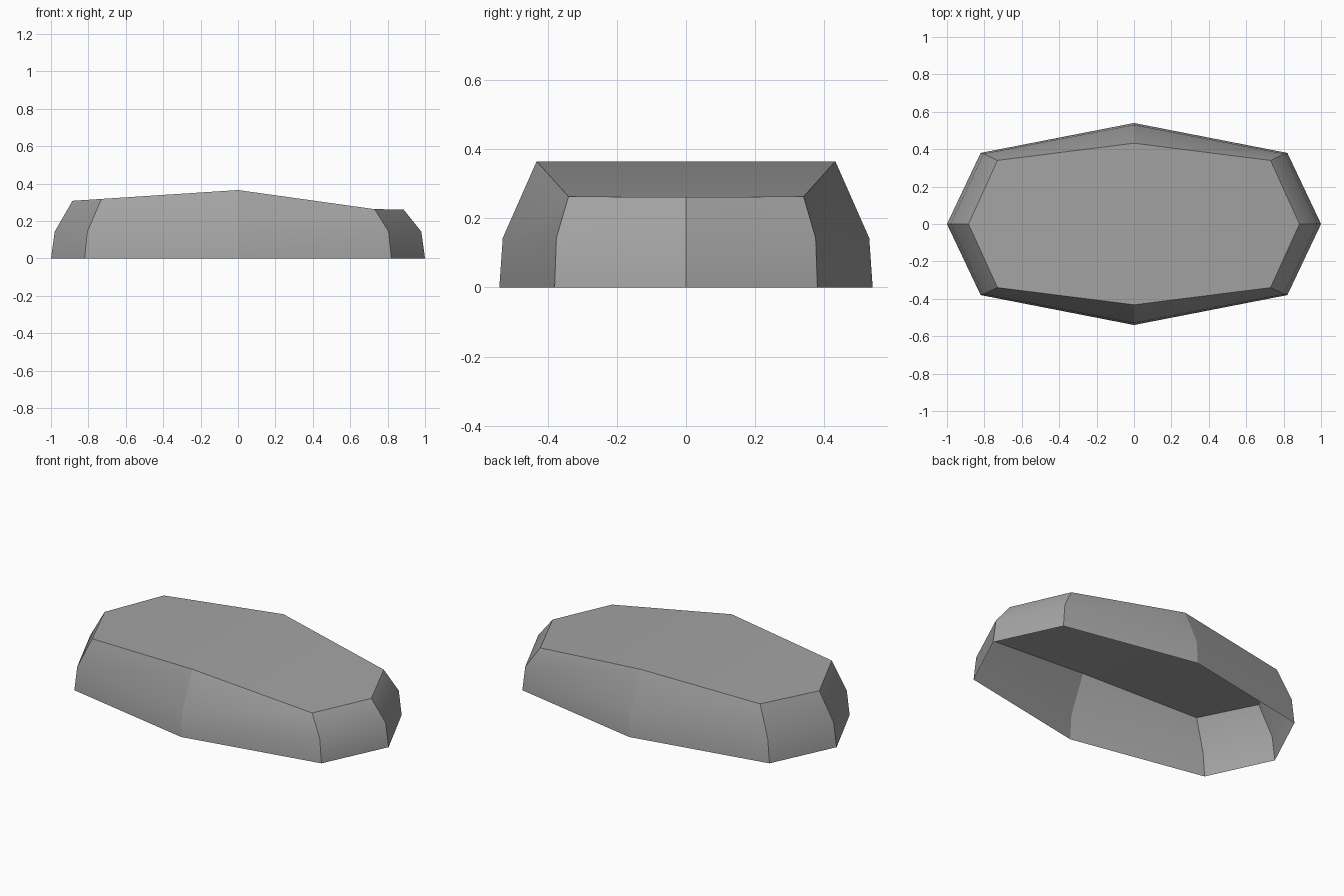
import bpy
import bmesh

cube = bpy.data.objects.get("Cube")
if cube:
    bpy.data.objects.remove(cube, do_unlink=True)

# Stone colour
stone = bpy.data.materials.new("stone grey")
stone.use_nodes = True
GREY = (0.37, 0.37, 0.37, 1)
stone.diffuse_color = GREY
stone.node_tree.nodes["Principled BSDF"].inputs["Base Color"].default_value = GREY


def octagon(end_x, corner_x, corner_y, side_y):
    """Eight outline points, counter-clockwise from the left end."""
    return [(end_x, 0), (corner_x, corner_y), (0, side_y), (-corner_x, corner_y),
            (-end_x, 0), (-corner_x, -corner_y), (0, -side_y), (corner_x, -corner_y)]


def top_height(x):
    """The top falls away from a ridge at x = 0, steeper on the left."""
    return 0.365 - (0.14 * min(x, 0.74) if x > 0 else -0.065 * x)


bm = bmesh.new()
foot = [bm.verts.new((x, y, 0)) for x, y in octagon(1, 0.82, 0.38, 0.54)]
waist = [bm.verts.new((x, y, 0.143)) for x, y in octagon(0.98, 0.805, 0.375, 0.53)]
rim = [bm.verts.new((x, y, top_height(x))) for x, y in octagon(0.885, 0.73, 0.34, 0.432)]

# Walls, open underneath
for lower, upper in ((foot, waist), (waist, rim)):
    for i in range(8):
        j = (i + 1) % 8
        bm.faces.new((lower[i], lower[j], upper[j], upper[i]))

# Top, in two halves that meet at the ridge
bm.faces.new((rim[6], rim[7], rim[0], rim[1], rim[2]))
bm.faces.new(rim[2:7])

# Smooth faces, crisp at the upright corners and around the rim
for face in bm.faces:
    face.smooth = True
for lower, upper in ((foot, waist), (waist, rim)):
    for a, b in zip(lower, upper):
        bm.edges.get((a, b)).smooth = False
for i in range(8):
    bm.edges.get((rim[i], rim[(i + 1) % 8])).smooth = False

mesh = bpy.data.meshes.new("flat_stone")
bm.to_mesh(mesh)
bm.free()
mesh.materials.append(stone)
bpy.context.collection.objects.link(bpy.data.objects.new("flat_stone", mesh))
